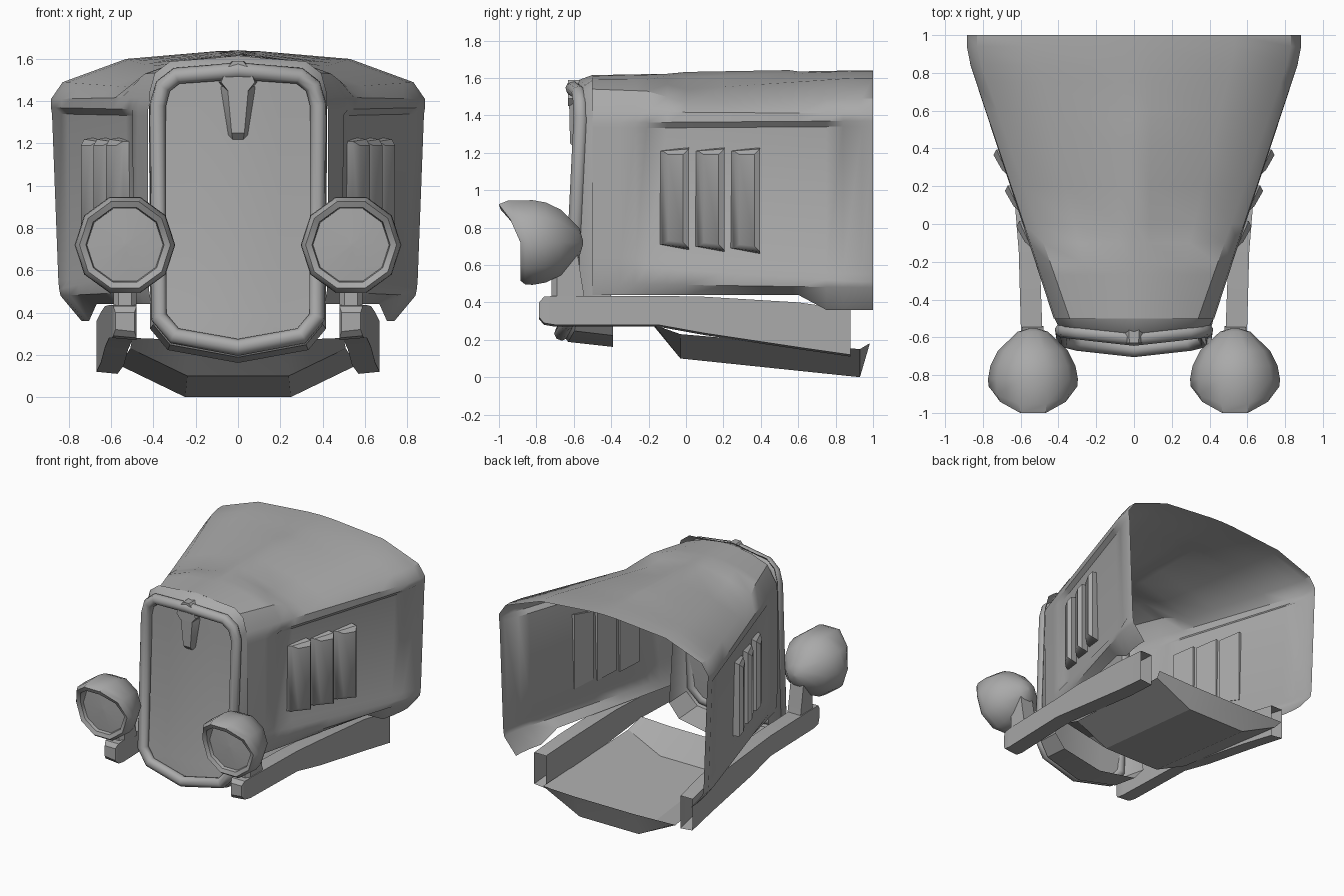
import bpy, bmesh, math
from mathutils import Vector

if "Cube" in bpy.data.objects:
    bpy.data.objects.remove(bpy.data.objects["Cube"], do_unlink=True)

grey = bpy.data.materials.new("plain grey")
grey.use_nodes = True
GREY = (0.4, 0.4, 0.4, 1)
grey.diffuse_color = GREY
grey.node_tree.nodes["Principled BSDF"].inputs["Base Color"].default_value = GREY


def finish(obj, angle=35):
    obj.data.materials.clear()
    obj.data.materials.append(grey)
    bpy.ops.object.select_all(action='DESELECT')
    obj.select_set(True)
    bpy.context.view_layer.objects.active = obj
    bpy.ops.object.shade_smooth_by_angle(angle=math.radians(angle))
    return obj


def add_mesh(name, bm, angle=35):
    bmesh.ops.remove_doubles(bm, verts=bm.verts, dist=0.0005)
    bmesh.ops.recalc_face_normals(bm, faces=bm.faces)
    me = bpy.data.meshes.new(name)
    bm.to_mesh(me)
    bm.free()
    obj = bpy.data.objects.new(name, me)
    bpy.context.collection.objects.link(obj)
    return finish(obj, angle)


def loft(name, rings, closed=False, cap_start=False, cap_end=False, angle=35):
    """Skin a list of equally long point rings."""
    bm = bmesh.new()
    vs = [[bm.verts.new(p) for p in ring] for ring in rings]
    n = len(vs[0])
    for a, b in zip(vs, vs[1:]):
        for i in range(n if closed else n - 1):
            j = (i + 1) % n
            bm.faces.new((a[i], a[j], b[j], b[i]))
    if cap_start:
        bm.faces.new(vs[0])
    if cap_end:
        bm.faces.new(vs[-1])
    return add_mesh(name, bm, angle)


def hull(name, points, angle=35):
    bm = bmesh.new()
    verts = [bm.verts.new(p) for p in points]
    bmesh.ops.convex_hull(bm, input=verts)
    return add_mesh(name, bm, angle)


def mirrored(half):
    """Half section running towards the centre line, completed across x."""
    rest = half[-2::-1] if abs(half[-1][0]) < 1e-6 else half[::-1]
    return half + [(-p[0],) + tuple(p[1:]) for p in rest]


def lerp(a, b, t):
    return a + (b - a) * max(0, min(1, t))


# Hood: half sections from the lower edge to the centre line
FRONT = [(.41, .44), (.42, .50), (.425, .61), (.425, .66), (.425, 1.33), (.425, 1.36),
         (.415, 1.42), (.34, 1.54), (.2, 1.59), (.07, 1.61), (0, 1.615)]
REAR = [(.74, .36), (.84, .48), (.846, .51), (.85, .55), (.88, 1.34), (.885, 1.37),
        (.885, 1.41), (.83, 1.49), (.53, 1.60), (.1, 1.637), (0, 1.64)]


def hood_section(y):
    t = (y + .5) / 1.4
    dip = lerp(0, .055, (y + .2) / .2) * lerp(1, 0, y / .9)
    inset = .025 * lerp(0, 1, (y + .27) / .06) * lerp(1, 0, (y - .84) / .1)
    half = []
    for i, (f, r) in enumerate(zip(FRONT, REAR)):
        x, z = lerp(f[0], r[0], t), lerp(f[1], r[1], t)
        if i == 0:
            z = lerp(.44, .36, (y - .6) / .15)
        if i in (3, 4):
            x -= inset
        if i in (7, 8):
            z -= dip
        if i == 9:
            z -= dip * .3
        if i == 10 and -.1 < y < .56:
            z += .008
        half.append((x, y, z))
    return mirrored(half)


loft("hood", [hood_section(y) for y in
              (-.5, -.35, -.27, -.21, -.1, 0, .2, .4, .55, .6, .75, .84, .94, 1)])


# Side louvres, raised towards the rear of each vent
for s, side in ((1, "left"), (-1, "right")):
    for k in range(3):
        y0, zs = -.065 + .19 * k, -.01 * k
        pts = []
        for u, out, z0, z1 in ((-.08, -.04, .71, 1.21), (.08, -.04, .68, 1.23),
                               (-.06, .0, .71, 1.21), (-.03, .025, .73, 1.19),
                               (.05, .045, .72, 1.19), (.08, .02, .69, 1.22)):
            for z in (z0 + zs, z1):
                y = y0 + u
                x = lerp(.425, .868, (y + .5) / 1.4) + out
                pts.append((s * x, y, z))
        hull(f"{side}_louvre_{k + 1}", pts)


# Radiator surround
def nose_y(x, z):
    return -.56 - .045 * (1 - abs(x) / .4) - .06 * lerp(0, 1, (.75 - z) / .45)


OUTLINE = [(0, .235), (.3, .29), (.375, .38), (.38, 1.38), (.355, 1.47), (.29, 1.52),
           (.1, 1.535), (0, 1.545)]
loop = OUTLINE + [(-x, z) for x, z in OUTLINE[-2:0:-1]]


def nose_ring(k, y_of):
    return [(x * k, y_of(x, z), .9 + (z - .9) * k) for x, z in loop]


loft("radiator_shell", [
    nose_ring(1.0, nose_y),
    nose_ring(1.07, lambda x, z: nose_y(x, z) + .035),
    nose_ring(1.11, lambda x, z: -.5 if z > .45 else -.39)], closed=True)

curve = bpy.data.curves.new("radiator_rim", 'CURVE')
curve.dimensions = '3D'
curve.bevel_depth = .04
curve.bevel_resolution = 2
spline = curve.splines.new('POLY')
spline.points.add(len(loop) - 1)
for p, (x, z) in zip(spline.points, loop):
    p.co = (x, nose_y(x, z), z, 1)
spline.use_cyclic_u = True
rim = bpy.data.objects.new("radiator_rim", curve)
bpy.context.collection.objects.link(rim)
bpy.ops.object.select_all(action='DESELECT')
rim.select_set(True)
bpy.context.view_layer.objects.active = rim
bpy.ops.object.convert(target='MESH')
finish(bpy.context.view_layer.objects.active, 50)

# Grille panel set back inside the rim
rows = []
for w, z_side, z_mid in ((.3, .29, .235), (.375, .38, .38), (.38, .75, .75),
                         (.38, 1.38, 1.38), (.29, 1.52, 1.54)):
    rows.append([(w * f, nose_y(w * f, z_side) + .02, lerp(z_mid, z_side, abs(f)))
                 for f in (-1, -.5, 0, .5, 1)])
loft("grille", rows)

# Cap and tapered badge plate on the nose
hull("nose_cap", [(s * x, y, z) for s in (1, -1) for y, k in ((-.63, .8), (-.52, 1))
                  for x, z in ((.1 * k, 1.49), (.07 * k, 1.55), (.03 * k, 1.59), (.06 * k, 1.45))])
hull("nose_badge", [(s * x, y, z) for s in (1, -1) for x, y, z in
                    ((.085, -.57, 1.47), (.05, -.57, 1.24), (.025, -.59, 1.22),
                     (.05, -.625, 1.47), (.03, -.62, 1.25))])

# Headlights with a hooded brow, and their stands
SIDES = 10
PROFILE = [(.01, -.55, 0), (.08, -.57, 0), (.185, -.67, 0), (.225, -.75, 0), (.238, -.82, 0),
           (.235, -.86, .8), (.215, -.885, 1), (.185, -.875, 1), (.18, -.85, .1), (.01, -.865, 0)]
for s, side in ((1, "left"), (-1, "right")):
    rings = []
    for r, y, brow in PROFILE:
        ring = []
        for i in range(SIDES):
            a = math.tau * i / SIDES
            lift = max(0, math.sin(a)) ** 1.5
            ring.append((s * .535 + r * math.cos(a), y - .125 * brow * lift,
                         .72 + r * math.sin(a)))
        rings.append(ring)
    loft(f"{side}_headlight", rings, True, True, True, angle=40)

    stand = [[(s * .535 + dx, y, z) for dx, y in
              ((-.055, b), (-.055, f), (-.03, f - .03), (.03, f - .03), (.055, f), (.055, b))]
             for z, f, b in ((.41, -.69, -.54), (.53, -.69, -.56), (.66, -.68, -.58))]
    loft(f"{side}_headlight_stand", stand, True, True, True)

    # Chassis rail: inner x, outer x, y, lower z, upper z
    rail = []
    for xi, xo, y, z0, z1 in ((.49, .58, -.785, .31, .40), (.48, .59, -.76, .28, .43),
                              (.48, .595, -.7, .27, .435), (.50, .61, -.15, .27, .435),
                              (.52, .63, .1, .225, .43), (.54, .65, .6, .15, .40),
                              (.57, .67, .88, .11, .36)):
        rail.append([(s * xi, y, z0), (s * xo, y, z0 + .01), (s * xo, y, z1), (s * xi, y, z1)])
    loft(f"{side}_chassis_rail", rail, True, True)

# Under tray: sloping nose, trough and rear wall
tray = []
for y, xo, zo, xi, zi in ((-.17, .5, .28, .24, .27), (-.03, .51, .23, .24, .1),
                          (.93, .56, .15, .25, 0), (.98, .58, .18, .25, .17)):
    tray.append(mirrored([(xo, y, zo), (xi, y, zi)]))
loft("under_tray", tray, angle=20)
